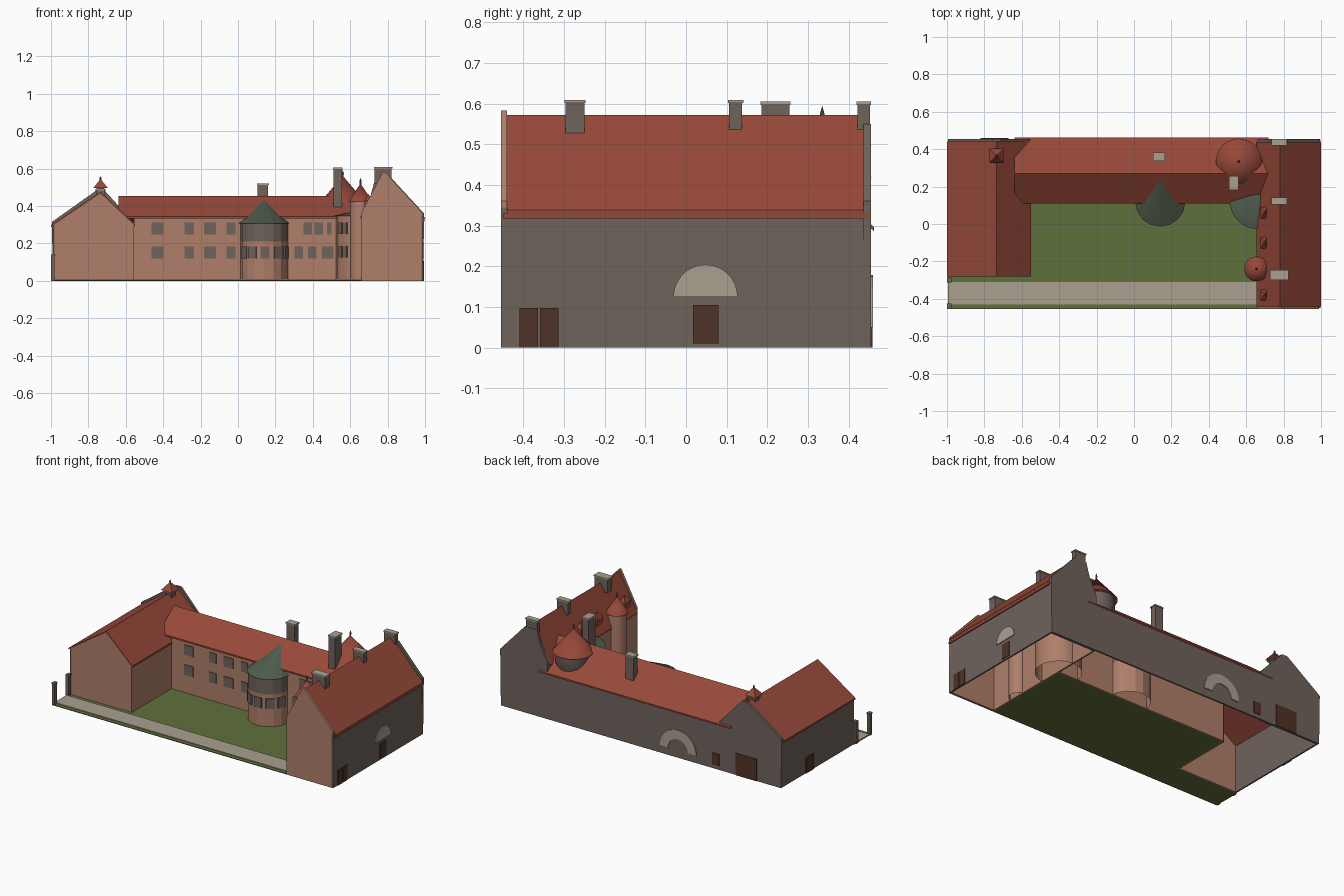
import bpy, bmesh, math
from mathutils import Matrix, Vector

if "Cube" in bpy.data.objects:
    bpy.data.objects.remove(bpy.data.objects["Cube"])


def material(name, rgb):
    m = bpy.data.materials.new(name)
    m.use_nodes = True
    col = [(c / 255) ** 2.2 for c in rgb] + [1]
    m.diffuse_color = col
    m.node_tree.nodes["Principled BSDF"].inputs["Base Color"].default_value = col
    return m


PLASTER = material("salmon plaster", (174, 126, 106))
GREY = material("grey stone", (111, 99, 93))
TILE = material("red roof tile", (149, 74, 60))
SLATE = material("green slate", (80, 92, 77))
LAWN = material("lawn green", (95, 111, 62))
PALE = material("pale stone", (168, 158, 142))
WOOD = material("brown wood", (80, 53, 43))


def finish(name, bm, mat):
    bmesh.ops.recalc_face_normals(bm, faces=bm.faces)
    me = bpy.data.meshes.new(name)
    bm.to_mesh(me)
    bm.free()
    me.materials.append(mat)
    ob = bpy.data.objects.new(name, me)
    bpy.context.scene.collection.objects.link(ob)
    return ob


def prism(name, pts, axis, a, b, mat):
    """Extrude a 2D outline from a to b along an axis."""
    def place(p, t):
        return {"x": (t, p[0], p[1]), "y": (p[0], t, p[1]), "z": (p[0], p[1], t)}[axis]
    bm = bmesh.new()
    lo = [bm.verts.new(place(p, a)) for p in pts]
    hi = [bm.verts.new(place(p, b)) for p in pts]
    bm.faces.new(lo)
    bm.faces.new(hi)
    for i in range(len(pts)):
        j = (i + 1) % len(pts)
        bm.faces.new((lo[i], lo[j], hi[j], hi[i]))
    return finish(name, bm, mat)


def box(name, x0, x1, y0, y1, z0, z1, mat):
    return prism(name, [(x0, y0), (x1, y0), (x1, y1), (x0, y1)], "z", z0, z1, mat)


def roof(name, eave_a, ridge, eave_b, axis, a, b, t=0.01):
    top = [eave_a, ridge, eave_b]
    return prism(name, top + [(u, z - t) for u, z in reversed(top)], axis, a, b, TILE)


def ring_solid(name, x, y, rings, mat, sides=24, apex=None, smooth=True):
    """Stack of (radius, z) rings, optionally closed by an apex point."""
    bm = bmesh.new()
    loops = []
    for r, z in rings:
        loops.append([bm.verts.new((x + r * math.cos(2 * math.pi * i / sides),
                                    y + r * math.sin(2 * math.pi * i / sides), z))
                      for i in range(sides)])
    for lo, hi in zip(loops, loops[1:]):
        for i in range(sides):
            j = (i + 1) % sides
            bm.faces.new((lo[i], lo[j], hi[j], hi[i]))
    if apex:
        tip = bm.verts.new(apex)
        for i in range(sides):
            bm.faces.new((loops[-1][i], loops[-1][(i + 1) % sides], tip))
    ob = finish(name, bm, mat)
    if smooth:
        for p in ob.data.polygons:
            p.use_smooth = True
        ob.data.set_sharp_from_angle(angle=math.radians(35))
    return ob


def finial(name, x, y, z, h=0.035):
    ring_solid(name, x, y, [(0.003, z - 0.01), (0.006, z + h * 0.4)], GREY, 8, (x, y, z + h))


def half_disc(cx, z, r, inner=0, n=16):
    arc = [(cx + r * math.cos(math.pi * i / n), z + r * math.sin(math.pi * i / n))
           for i in range(n + 1)]
    if inner:
        arc += [(cx - inner * math.cos(math.pi * i / n), z + inner * math.sin(math.pi * i / n))
                for i in range(n + 1)]
    return arc


# Courtyard ground, path and gate pillars
prism("lawn", [(-0.995, -0.455), (0.66, -0.455), (0.66, 0.12), (-0.555, 0.12),
               (-0.555, -0.28), (-0.995, -0.28)], "z", 0, 0.004, LAWN)
box("path", -0.995, 0.66, -0.43, -0.31, 0.004, 0.009, PALE)
for i, y in enumerate((-0.3, -0.44)):
    box(f"gate_pillar_{i}", -1, -0.98, y - 0.011, y + 0.011, 0, 0.135, GREY)
    box(f"gate_pillar_cap_{i}", -1, -0.976, y - 0.014, y + 0.014, 0.135, 0.142, GREY)

# Left wing
box("left_wing_outer_wall", -0.99, -0.98, -0.28, 0.455, 0, 0.3, GREY)
box("left_wing_court_wall", -0.565, -0.555, -0.28, 0.12, 0, 0.305, PLASTER)
prism("left_wing_front_gable", [(-0.99, 0), (-0.555, 0), (-0.555, 0.3), (-0.735, 0.47),
                                (-0.99, 0.297)], "y", -0.28, -0.27, PLASTER)
prism("left_wing_back_gable", [(-0.99, 0), (-0.555, 0), (-0.555, 0.31), (-0.715, 0.485),
                               (-0.755, 0.485), (-0.995, 0.315)], "y", 0.44, 0.455, GREY)
roof("left_wing_roof", (-1, 0.298), (-0.735, 0.476), (-0.55, 0.302), "y", -0.282, 0.44)
box("roof_turret_base", -0.757, -0.713, 0.343, 0.387, 0.45, 0.5, GREY)
box("roof_turret_sill", -0.765, -0.705, 0.335, 0.395, 0.482, 0.488, PALE)
cap = ring_solid("roof_turret_cap", 0, 0, [(0.054, 0.497)], TILE, 4, (0, 0, 0.545), False)
cap.data.transform(Matrix.Translation((-0.735, 0.365, 0)) @ Matrix.Rotation(math.pi / 4, 4, "Z"))
finial("roof_turret_finial", -0.735, 0.365, 0.54, 0.02)

# Main wing
box("main_court_wall", -0.555, 0.66, 0.12, 0.13, 0, 0.345, PLASTER)
box("main_back_wall", -0.56, 0.68, 0.445, 0.455, 0, 0.3, GREY)
roof("main_roof", (0.11, 0.343), (0.27, 0.455), (0.462, 0.297), "x", -0.64, 0.72)
prism("main_roof_end", [(0.115, 0.34), (0.27, 0.45), (0.445, 0.305)], "x", -0.638, -0.63, TILE)

# Right wing
box("right_wing_outer_wall", 0.98, 0.99, -0.455, 0.455, 0, 0.345, GREY)
box("right_wing_court_wall", 0.66, 0.67, -0.455, 0.445, 0, 0.345, PLASTER)
box("right_wing_cornice", 0.99, 0.997, -0.45, 0.45, 0.318, 0.33, TILE)
prism("right_wing_front_gable", [(0.66, 0), (0.99, 0), (0.99, 0.36), (0.785, 0.583),
                                 (0.775, 0.583), (0.66, 0.365)], "y", -0.455, -0.44, PLASTER)
prism("right_wing_back_gable", [(0.66, 0), (0.99, 0), (0.995, 0.36), (0.82, 0.55), (0.735, 0.55),
                                (0.71, 0.46), (0.66, 0.36)], "y", 0.437, 0.455, GREY)
roof("right_wing_roof", (0.655, 0.342), (0.78, 0.572), (1, 0.338), "y", -0.44, 0.437)
for i, y in enumerate((0.06, -0.1, -0.38)):
    d = ring_solid(f"roof_dormer_{i}", 0, 0, [(0.025, 0.38), (0.025, 0.43)], TILE, 4,
                   (0.005, 0, 0.465), False)
    d.data.transform(Matrix.Translation((0.695, y, 0)) @ Matrix.Diagonal((1, 1.7, 1, 1))
                     @ Matrix.Rotation(math.pi / 4, 4, "Z"))

# Stair tower in the middle of the court wall
ring_solid("stair_tower", 0.14, 0.12, [(0.127, 0), (0.127, 0.21)], PLASTER, 16, None, False)
ring_solid("stair_tower_band", 0.14, 0.12, [(0.127, 0.21), (0.127, 0.31)], GREY, 16, None, False)
ring_solid("stair_tower_roof", 0.14, 0.12, [(0.134, 0.308)], SLATE, 16, (0.14, 0.245, 0.435), False)
for i, deg in enumerate((-57, -30, 2, 36, 68)):
    w = box(f"stair_tower_window_{i}", -0.025, 0.025, -0.13, -0.122, 0.12, 0.185, GREY)
    w.data.transform(Matrix.Translation((0.14, 0.12, 0))
                     @ Matrix.Rotation(math.radians(deg), 4, "Z"))

# Corner tower between main and right wings
ring_solid("corner_tower", 0.66, 0.12, [(0.135, 0), (0.135, 0.35)], PLASTER, 24)
ring_solid("corner_tower_roof", 0.66, 0.12, [(0.147, 0.348)], SLATE, 24, (0.67, 0.13, 0.385))
for i, deg in enumerate((-56, -40)):
    for j, z in enumerate((0.125, 0.25)):
        w = box(f"corner_tower_window_{i}_{j}", -0.014, 0.014, -0.139, -0.132, z, z + 0.062, GREY)
        w.data.transform(Matrix.Translation((0.66, 0.12, 0))
                         @ Matrix.Rotation(math.radians(deg), 4, "Z"))

# Round towers with tiled cones
ring_solid("large_tower", 0.56, 0.335, [(0.075, 0.28), (0.105, 0.35), (0.105, 0.42)], GREY)
ring_solid("large_tower_roof", 0.56, 0.335, [(0.122, 0.418)], TILE, 24, (0.56, 0.335, 0.562))
finial("large_tower_finial", 0.56, 0.335, 0.56)
ring_solid("small_tower", 0.655, -0.24, [(0.056, 0), (0.056, 0.425)], PLASTER)
ring_solid("small_tower_roof", 0.655, -0.24, [(0.066, 0.422)], TILE, 24, (0.655, -0.24, 0.52))
finial("small_tower_finial", 0.655, -0.24, 0.518)

# Court windows, two rows
for row, z in (("lower", 0.12), ("upper", 0.247)):
    columns = [(-0.43, 0.066), (-0.26, 0.05), (-0.15, 0.066), (-0.037, 0.048)]
    columns += [(0.325, 0.045), (0.398, 0.045), (0.48, 0.06)] if row == "lower" else \
        [(0.372, 0.045), (0.432, 0.045), (0.488, 0.026)]
    for i, (x, w) in enumerate(columns):
        box(f"{row}_window_{i}", x - w / 2, x + w / 2, 0.115, 0.121, z, z + 0.064, GREY)

# Chimneys with pale caps: centre x, y, half sizes, base, top
for i, (x, y, hx, hy, z0, z1) in enumerate((
        (0.133, 0.36, 0.028, 0.02, 0.33, 0.52), (0.533, 0.22, 0.022, 0.034, 0.385, 0.605),
        (0.776, 0.437, 0.038, 0.015, 0.525, 0.605), (0.776, 0.122, 0.038, 0.016, 0.525, 0.609),
        (0.776, -0.273, 0.046, 0.023, 0.517, 0.609))):
    box(f"chimney_{i}", x - hx, x + hx, y - hy, y + hy, z0, z1 - 0.008, GREY)
    box(f"chimney_cap_{i}", x - hx - 0.004, x + hx + 0.004, y - hy - 0.003, y + hy + 0.003,
        z1 - 0.008, z1, PALE)

# Doors and arches on the outer walls
for i, (y0, y1, z0, z1) in enumerate(((-0.41, -0.364, 0, 0.097), (-0.359, -0.313, 0, 0.097),
                                      (0.017, 0.08, 0.01, 0.105))):
    box(f"right_door_{i}", 0.988, 0.994, y0, y1, z0, z1, WOOD)
prism("right_fanlight", half_disc(0.048, 0.125, 0.079), "x", 0.988, 0.995, PALE)
box("left_door", -0.995, -0.988, 0.13, 0.21, 0, 0.1, WOOD)
box("back_gate", -0.82, -0.67, 0.453, 0.459, 0, 0.14, WOOD)
box("back_small_door", -0.555, -0.505, 0.453, 0.459, 0.025, 0.1, WOOD)
prism("back_arch", half_disc(-0.265, 0.05, 0.128, 0.07), "y", 0.453, 0.46, PALE)
